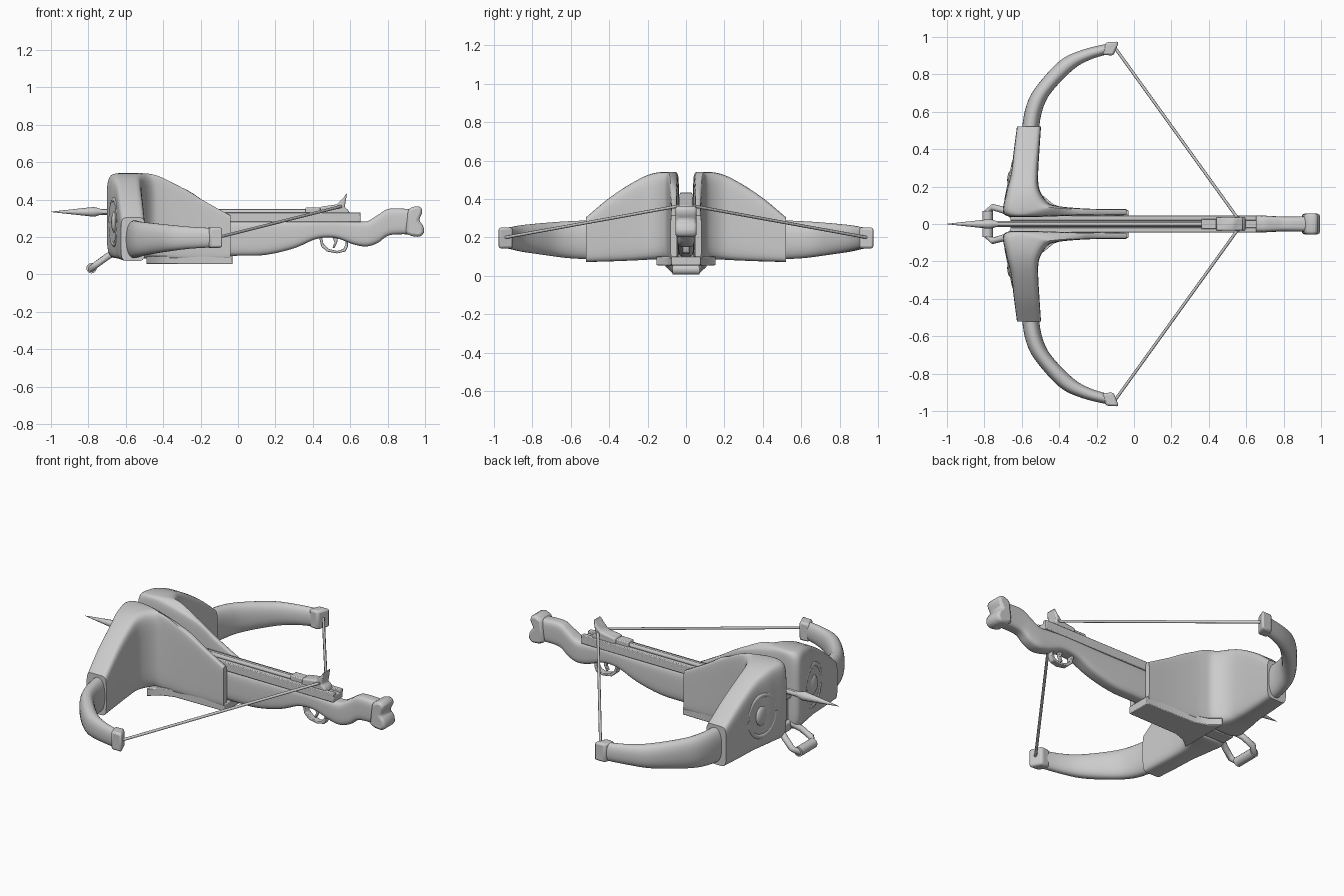
import bpy, bmesh, math
from mathutils import Vector

if "Cube" in bpy.data.objects:
    bpy.data.objects.remove(bpy.data.objects["Cube"])


def finish(name, bm, angle=40, bevel=0):
    bmesh.ops.recalc_face_normals(bm, faces=bm.faces)
    me = bpy.data.meshes.new(name)
    bm.to_mesh(me)
    bm.free()
    ob = bpy.data.objects.new(name, me)
    bpy.context.collection.objects.link(ob)
    if bevel:
        m = ob.modifiers.new("bevel", 'BEVEL')
        m.width, m.segments = bevel, 2
    bpy.ops.object.select_all(action='DESELECT')
    bpy.context.view_layer.objects.active = ob
    ob.select_set(True)
    bpy.ops.object.shade_smooth_by_angle(angle=math.radians(angle))
    return ob


def smooth(rows, steps):
    """Catmull-Rom through rows of numbers."""
    out = []
    for i in range(len(rows) - 1):
        p = [rows[max(0, min(len(rows) - 1, i + k))] for k in (-1, 0, 1, 2)]
        for s in range(steps):
            t = s / steps
            out.append([b + .5 * t * (c - a + t * (2*a - 5*b + 4*c - d + t * (3*(b - c) + d - a)))
                        for a, b, c, d in zip(*p)])
    return out + [rows[-1]]


def skin(name, rings, angle=40, closed=False):
    bm = bmesh.new()
    vs = [[bm.verts.new(p) for p in r] for r in rings]
    n = len(vs[0])
    pairs = list(zip(vs, vs[1:])) + ([(vs[-1], vs[0])] if closed else [])
    for a, b in pairs:
        for i in range(n):
            j = (i + 1) % n
            bm.faces.new((a[i], a[j], b[j], b[i]))
    if not closed:
        bm.faces.new(vs[0])
        bm.faces.new(vs[-1])
    return finish(name, bm, angle)


def loft(name, rows, power, side=1, steps=5, n=28):
    """Rows: outer x, y, inner x, y, low z, high z; superellipse sections."""
    rings = []
    for ax, ay, bx, by, lo, hi in smooth(rows, steps):
        ring = []
        for k in range(n):
            t = 2 * math.pi * (k + .5) / n
            u, v = [math.copysign(abs(f) ** (2 / power), f) for f in (math.cos(t), math.sin(t))]
            ring.append(((ax + bx) / 2 + u * (bx - ax) / 2,
                         side * ((ay + by) / 2 + u * (by - ay) / 2),
                         (lo + hi) / 2 + v * (hi - lo) / 2))
        rings.append(ring)
    return skin(name, rings)


def tube(name, pts, r, n=8, closed=False):
    pts = [Vector(p) for p in pts]
    rings = []
    for i, p in enumerate(pts):
        a = pts[i - 1] if i or closed else p
        b = pts[(i + 1) % len(pts)] if i < len(pts) - 1 or closed else p
        q = (b - a).to_track_quat('Z', 'Y')
        rings.append([p + q @ Vector((r * math.cos(2 * math.pi * k / n), r * math.sin(2 * math.pi * k / n), 0))
                      for k in range(n)])
    return skin(name, rings, 50, closed)


def extrude(name, pts, lo, hi, axis='y', bevel=.006):
    bm = bmesh.new()
    f = bm.faces.new([bm.verts.new((a, lo, b) if axis == 'y' else (a, b, lo)) for a, b in pts])
    g = bmesh.ops.extrude_face_region(bm, geom=[f])
    d = (0, hi - lo, 0) if axis == 'y' else (0, 0, hi - lo)
    bmesh.ops.translate(bm, verts=[v for v in g['geom'] if isinstance(v, bmesh.types.BMVert)], vec=d)
    return finish(name, bm, 40, bevel)


def box(name, x0, x1, w, z0, z1, bevel=.005):
    return extrude(name, [(x0, z0), (x1, z0), (x1, z1), (x0, z1)], -w, w, bevel=bevel)


# stock: x, half width, low z, high z
stock = [(-.64, .04, .11, .29), (-.3, .042, .10, .29), (0, .045, .10, .29), (.15, .045, .105, .29),
         (.3, .045, .14, .29), (.42, .045, .19, .29), (.52, .045, .195, .29), (.62, .045, .16, .285),
         (.69, .045, .15, .285), (.75, .042, .17, .32), (.81, .04, .21, .352), (.92, .042, .215, .35)]
loft("stock", [(x, -w, x, w, lo, hi) for x, w, lo, hi in stock], 4)

# butt with hollowed end
extrude("butt", [(.895, .22), (.93, .205), (.975, .2), (.998, .225), (.99, .265), (.965, .29), (.987, .33),
                 (.982, .36), (.95, .367), (.91, .35)], -.055, .055, bevel=.015)

# rail with a groove between two lips
box("rail", -.66, .655, .046, .28, .318)
for s in (1, -1):
    extrude("rail_lip", [(-.66, .31), (.655, .31), (.655, .332), (-.66, .332)],
            min(s * .018, s * .046), max(s * .018, s * .046), bevel=.004)

# latch and release
box("latch_block", .36, .44, .028, .32, .358)
extrude("release", [(.44, .32), (.44, .362), (.53, .375), (.56, .405), (.583, .438), (.575, .385),
                    (.57, .36), (.59, .345), (.6, .32)], -.036, .036, bevel=.008)

# bolt with a tapered head
bolt = [(-1, .001), (-.9, .012), (-.78, .025), (-.765, .025), (-.735, .016), (-.73, .016), (.38, .016)]
skin("bolt", [[(x, r * math.cos(k * math.pi / 6), .335 + r * math.sin(k * math.pi / 6)) for k in range(12)]
              for x, r in bolt], 30)

# trigger guard and trigger
guard = [(.435, .195), (.445, .15), (.475, .123), (.53, .113), (.575, .123), (.588, .15), (.588, .2)]
extrude("trigger_guard", guard + [(x + (.012 if x < .5 else -.012 if x > .55 else 0), z + .013)
                                  for x, z in reversed(guard)], -.018, .018, bevel=.003)
extrude("trigger", [(.505, .2), (.517, .17), (.505, .145), (.515, .14), (.53, .17), (.535, .2)],
        -.01, .01, bevel=.003)

# foot plate under the fore end
extrude("under_plate", [(-.03, -.075), (-.03, .075), (-.36, .08), (-.43, .105), (-.49, .155),
                        (-.49, -.155), (-.43, -.105), (-.36, -.08)], .055, .1, 'z', .004)

# stirrup ring and its thicker foot bar
tube("stirrup", [(-.785, -.065, .03), (-.755, -.09, .055), (-.7, -.075, .095), (-.64, -.04, .13),
                 (-.64, .04, .13), (-.7, .075, .095), (-.755, .09, .055), (-.785, .065, .03)], .018, 10, True)
tube("stirrup_bar", [(-.783, -.07, .034), (-.783, .07, .034)], .028, 12)
box("stirrup_mount", -.66, -.5, .04, .09, .14)

shield = [(-.626, .52, -.497, .52, .072, .305), (-.642, .40, -.505, .40, .075, .405),
          (-.658, .27, -.512, .27, .08, .49), (-.685, .16, -.505, .185, .085, .532),
          (-.692, .05, -.46, .115, .085, .542), (-.55, .038, -.4, .095, .085, .53),
          (-.3, .045, -.3, .085, .085, .465), (-.18, .045, -.18, .08, .085, .393),
          (-.04, .047, -.04, .08, .085, .315)]
limb = [(-.602, .49, -.51, .49, .085, .29), (-.58, .62, -.492, .60, .092, .285),
        (-.53, .725, -.445, .70, .105, .278), (-.40, .87, -.325, .825, .125, .265),
        (-.28, .93, -.23, .88, .138, .255), (-.13, .967, -.13, .91, .145, .248)]
for s in (1, -1):
    side = "left" if s > 0 else "right"
    # shield wrapping from the limb root back along the stock
    loft(side + "_shield", shield, 6, s, 6)
    # raised ring and boss on the shield front
    c = Vector((-.658, s * .235, .28))
    ring = [c + Vector((.16 * (.235 - .235 - .1 * math.cos(a)), s * .1 * math.cos(a), .12 * math.sin(a)))
            for a in [k * math.pi / 14 for k in range(28)]]
    for p in ring:
        p.x = -.656 + (abs(p.y) - .235) * .2
    tube(side + "_shield_ring", ring, .016, 10, True)
    bm = bmesh.new()
    bmesh.ops.create_uvsphere(bm, u_segments=20, v_segments=12, radius=1)
    bmesh.ops.scale(bm, verts=bm.verts, vec=(.02, .05, .06))
    bmesh.ops.translate(bm, verts=bm.verts, vec=c)
    finish(side + "_shield_boss", bm)
    # curved limb and its end cap
    loft(side + "_limb", limb, 2.3, s, 6)
    extrude(side + "_limb_tip", [(-.17, s * .905), (-.11, s * .9), (-.08, s * .975), (-.15, s * .972)],
            .143, .252, 'z', .012)
    # bowstring
    tube(side + "_string", [(-.1, s * .94, .2), (.555, s * .03, .365)], .008)
tube("string_centre", [(.555, -.04, .365), (.555, .04, .365)], .009)
